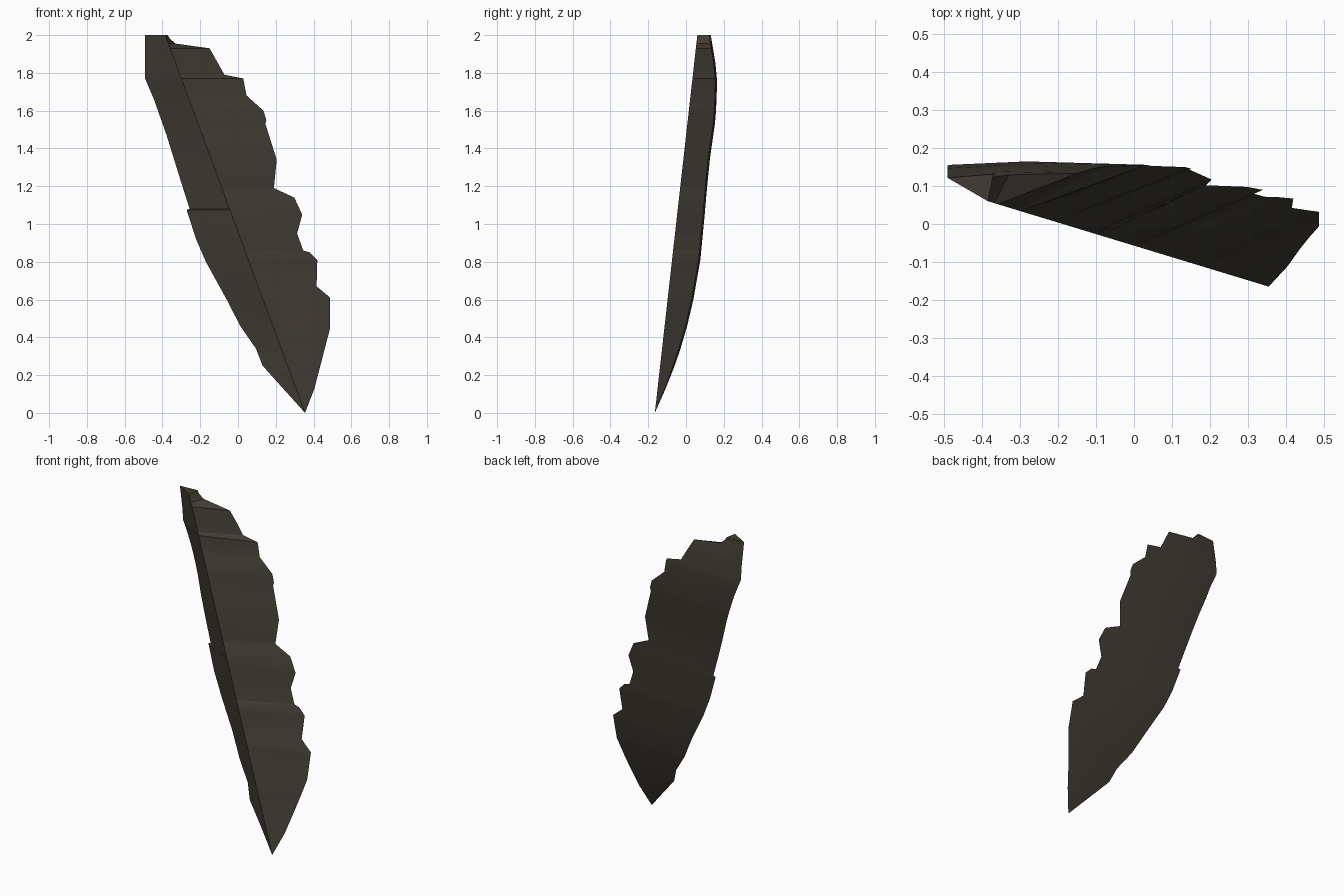
import bpy, bmesh, math

if "Cube" in bpy.data.objects:
    bpy.data.objects.remove(bpy.data.objects["Cube"])

# Outlines as (z, x) seen from the front, and back depth as (z, y)
LEFT = [(0, .355), (.25, .13), (.34, .095), (.46, .012), (.6, -.06), (.8, -.17),
        (.92, -.222), (1.075, -.272), (1.08, -.256), (1.25, -.31), (1.47, -.378),
        (1.66, -.445), (1.77, -.492), (2, -.492)]
RIGHT = [(0, .355), (.13, .405), (.45, .488), (.61, .488), (.67, .416), (.81, .42),
         (.85, .38), (.86, .345), (.95, .313), (1.05, .34), (1.14, .298), (1.19, .19),
         (1.34, .205), (1.53, .145), (1.55, .15), (1.6, .135), (1.68, .045), (1.77, .028),
         (1.79, -.072), (1.93, -.15), (1.955, -.33), (1.98, -.36), (2, -.385 + .012)]
BACK = [(0, -.165), (.13, -.11), (.25, -.065), (.34, -.035), (.46, 0), (.6, .033),
        (.81, .07), (1.05, .093), (1.2, .106), (1.34, .12), (1.53, .147), (1.6, .153),
        (1.75, .159), (1.85, .15), (2, .125)]


def sample(table, z):
    for (z0, v0), (z1, v1) in zip(table, table[1:]):
        if z <= z1:
            return v0 + (v1 - v0) * (z - z0) / (z1 - z0)
    return table[-1][1]


# Flaked blade: a loft of shallow sections with a straight ridge on the front
levels = sorted({z for z, _ in LEFT + RIGHT + BACK})
bm = bmesh.new()
tip = bm.verts.new((.355, -.165, 0))
rings = []
for z in levels[1:]:
    ridge_x, ridge_y, back = .355 - .37 * z, -.165 + .1125 * z, sample(BACK, z)
    bulge = .006 * min(1, z / .3)
    section = [(sample(LEFT, z), back - bulge * .5), (ridge_x, ridge_y),
               (sample(RIGHT, z), back - bulge * .5), (ridge_x + .01, back + bulge)]
    rings.append([bm.verts.new((x, y, z)) for x, y in section])
for i in range(4):
    j = (i + 1) % 4
    bm.faces.new((tip, rings[0][j], rings[0][i]))
    for a, b in zip(rings, rings[1:]):
        bm.faces.new((a[i], a[j], b[j], b[i]))
bm.faces.new(rings[-1])
bmesh.ops.recalc_face_normals(bm, faces=bm.faces)

mesh = bpy.data.meshes.new("stone_blade")
bm.to_mesh(mesh)
bm.free()
blade = bpy.data.objects.new("stone_blade", mesh)
bpy.context.collection.objects.link(blade)

# Dark stone colour
stone = bpy.data.materials.new("dark brown stone")
stone.diffuse_color = (.052, .044, .034, 1)
stone.use_nodes = True
stone.node_tree.nodes["Principled BSDF"].inputs["Base Color"].default_value = stone.diffuse_color
mesh.materials.append(stone)

bpy.context.view_layer.objects.active = blade
blade.select_set(True)
bpy.ops.object.shade_smooth_by_angle(angle=math.radians(25))
